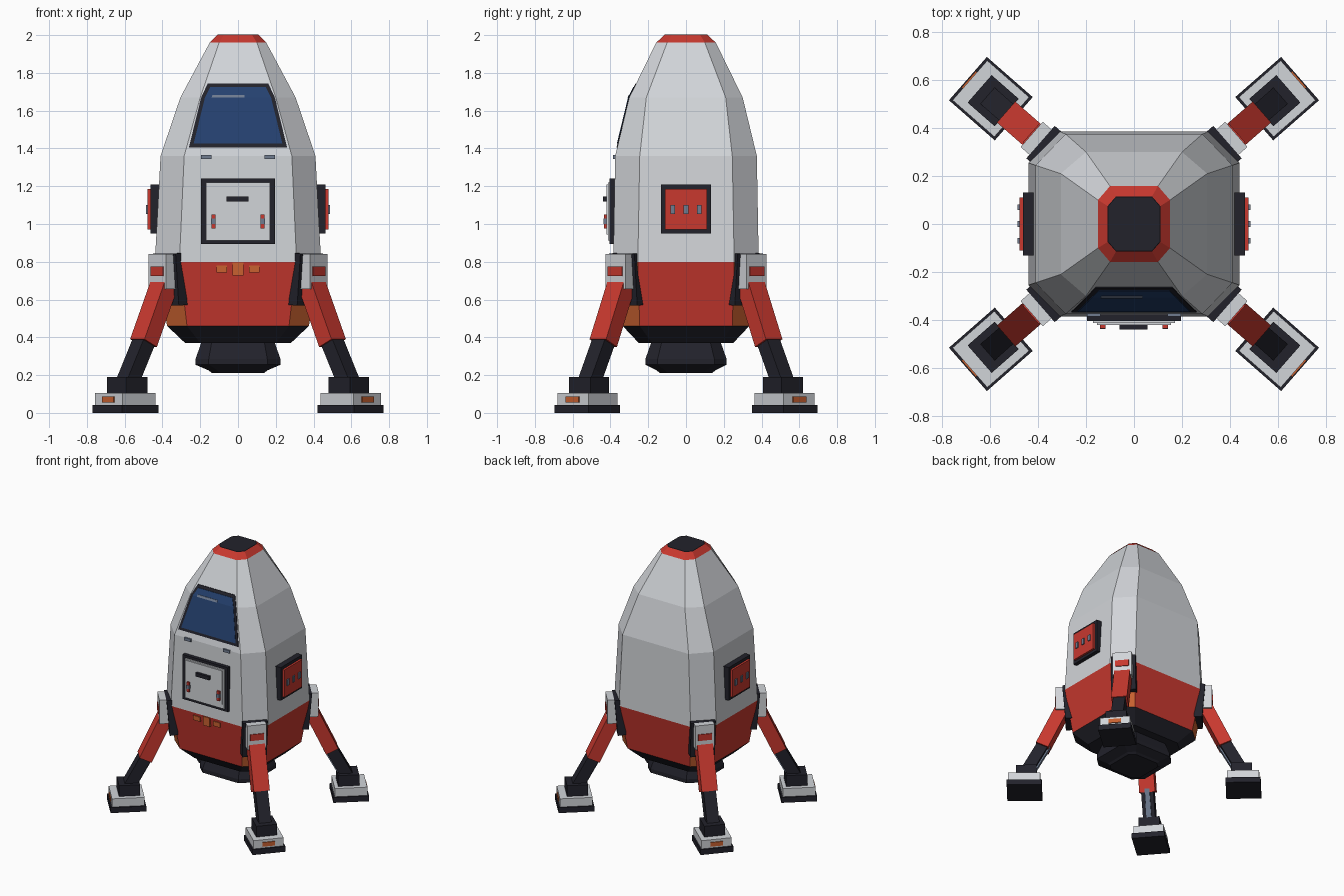
import bpy
from math import cos, sin, radians
from mathutils import Vector, Matrix

cube = bpy.data.objects.get("Cube")
if cube:
    bpy.data.objects.remove(cube, do_unlink=True)


def material(name, color):
    m = bpy.data.materials.new(name)
    m.use_nodes = True
    m.diffuse_color = (*color, 1)
    m.node_tree.nodes["Principled BSDF"].inputs["Base Color"].default_value = (*color, 1)
    return m


WHITE = material("hull white", (0.64, 0.66, 0.69))
RED = material("signal red", (0.58, 0.04, 0.028))
DARK = material("charcoal", (0.016, 0.016, 0.024))
BLUE = material("window blue", (0.018, 0.053, 0.16))
ORANGE = material("orange", (0.58, 0.12, 0.03))
STEEL = material("steel blue", (0.16, 0.2, 0.28))


def loft(name, rings, mats, matrix=Matrix()):
    """Bridge equal rings of points and cap both ends; mats lists one per band."""
    n = len(rings[0])
    verts = [matrix @ Vector(p) for ring in rings for p in ring]
    faces, bands = [], []
    for i in range(len(rings) - 1):
        for j in range(n):
            k = (j + 1) % n
            faces.append((i * n + j, i * n + k, (i + 1) * n + k, (i + 1) * n + j))
            bands.append(i)
    top = (len(rings) - 1) * n
    faces += [tuple(reversed(range(n))), tuple(range(top, top + n))]
    bands += [0, len(mats) - 1]
    mesh = bpy.data.meshes.new(name)
    mesh.from_pydata(verts, [], faces)
    slots = list(dict.fromkeys(mats))
    for m in slots:
        mesh.materials.append(m)
    for poly, b in zip(mesh.polygons, bands):
        poly.material_index = slots.index(mats[b])
    obj = bpy.data.objects.new(name, mesh)
    bpy.context.collection.objects.link(obj)
    bm_fix(mesh)
    return obj


def bm_fix(mesh):
    import bmesh
    bm = bmesh.new()
    bm.from_mesh(mesh)
    bmesh.ops.recalc_face_normals(bm, faces=bm.faces)
    bm.to_mesh(mesh)
    bm.free()


def octagon(z, hx, hy, fx, fy):
    """Rectangle hx by hy with corners cut back to fx and fy."""
    return [(hx, -fy, z), (hx, fy, z), (fx, hy, z), (-fx, hy, z),
            (-hx, fy, z), (-hx, -fy, z), (-fx, -hy, z), (fx, -hy, z)]


def box(name, x, y, z, mat, matrix=Matrix()):
    rings = [[(x[0], y[0], h), (x[1], y[0], h), (x[1], y[1], h), (x[0], y[1], h)] for h in z]
    return loft(name, rings, [mat], matrix)


def beam(name, start, end, half_w, half_d, mat, matrix):
    """Square bar between two (radius, height) points."""
    a, b = Vector((start[0], 0, start[1])), Vector((end[0], 0, end[1]))
    d = (b - a).normalized()
    out = Vector((-d.z, 0, d.x)) * half_d
    side = Vector((0, half_w, 0))
    rings = [[p + out + side, p + out - side, p - out - side, p - out + side] for p in (a, b)]
    return loft(name, rings, [mat], matrix)


# Hull: white shell, red nose ring and dark cap
waist = octagon(0.8, 0.44, 0.385, 0.31, 0.255)
hem = octagon(0.46, 0.375, 0.335, 0.27, 0.245)
tip = octagon(2.0, 0.11, 0.115, 0.075, 0.075)
loft("upper_hull", [waist,
                    octagon(1.36, 0.41, 0.375, 0.285, 0.245),
                    octagon(1.67, 0.305, 0.30, 0.2, 0.21),
                    octagon(1.96, 0.15, 0.158, 0.1, 0.1), tip],
     [WHITE, WHITE, WHITE, RED])
loft("nose_cap", [tip, octagon(2.002, 0.108, 0.113, 0.074, 0.074)], [DARK])

# Lower hull: red sides with orange cut corners
lower = loft("lower_hull", [hem, waist], [RED])
lower.data.materials.append(ORANGE)
for p in lower.data.polygons:
    if min(abs(p.normal.x), abs(p.normal.y)) > 0.3:
        p.material_index = 1

# Underside and engine
loft("under_skirt", [octagon(0.37, 0.28, 0.25, 0.2, 0.18), hem], [DARK])
loft("engine_nozzle", [octagon(0.212, 0.14, 0.14, 0.1, 0.1),
                       octagon(0.225, 0.155, 0.155, 0.11, 0.11),
                       octagon(0.255, 0.225, 0.215, 0.155, 0.15),
                       octagon(0.285, 0.225, 0.215, 0.155, 0.15),
                       octagon(0.37, 0.195, 0.185, 0.14, 0.13)], [DARK] * 4)


# Cockpit window, following the slope of the front
def front_y(z):
    if z < 1.67:
        return -0.375 + (z - 1.36) * 0.075 / 0.31
    return -0.30 + (z - 1.67) * 0.142 / 0.29


def window_plate(name, rows, lift, mat):
    rings = []
    for z, left, right in rows:
        y = front_y(z)
        rings.append([(left, y - lift, z), (right, y - lift, z),
                      (right, y + 0.004, z), (left, y + 0.004, z)])
    loft(name, rings, [mat] * (len(rows) - 1))


window_plate("window_frame", [(1.405, -0.26, 0.26), (1.67, -0.195, 0.195), (1.745, -0.16, 0.16)], 0.004, DARK)
window_plate("window_glass", [(1.425, -0.235, 0.235), (1.67, -0.175, 0.175), (1.725, -0.147, 0.147)], 0.007, BLUE)
window_plate("window_glint", [(1.669, -0.14, 0.035), (1.684, -0.135, 0.035)], 0.010, STEEL)

# Front door with handle and latches
box("door_frame", (-0.195, 0.195), (-0.405, -0.36), (0.893, 1.24), DARK)
box("door_panel", (-0.17, 0.17), (-0.413, -0.38), (0.913, 1.22), WHITE)
box("door_inner_panel", (-0.155, 0.155), (-0.42, -0.39), (0.945, 1.21), WHITE)
box("door_handle", (-0.06, 0.056), (-0.44, -0.41), (1.118, 1.146), DARK)
for s in (-1, 1):
    x = s * 0.13
    box("door_latch", (x - 0.011, x + 0.011), (-0.435, -0.41), (0.975, 1.05), RED)
    box("door_latch_pin", (x - 0.012, x + 0.012), (-0.438, -0.41), (1.0, 1.028), STEEL)
    x = s * 0.167
    box("vent", (x - 0.028, x + 0.028), (-0.386, -0.36), (1.343, 1.365), STEEL)
    x = s * 0.086
    box("belt_marker", (x - 0.029, x + 0.029), (-0.389, -0.36), (0.744, 0.78), ORANGE)
box("belt_marker_center", (-0.028, 0.028), (-0.391, -0.36), (0.727, 0.796), ORANGE)

# Side hatches with three lights each
for s in (-1, 1):
    turn = Matrix.Rotation(0 if s > 0 else radians(180), 4, 'Z')
    box("side_hatch_frame", (0.40, 0.462), (-0.132, 0.132), (0.95, 1.208), DARK, turn)
    box("side_hatch", (0.45, 0.478), (-0.11, 0.11), (0.972, 1.185), RED, turn)
    for y in (-0.07, 0, 0.07):
        box("hatch_light", (0.47, 0.486), (y - 0.012, y + 0.012), (1.053, 1.1), STEEL, turn)

# Four landing legs, each built along its own outward axis
for angle in (41.2, 138.8, 221.2, 318.8):
    turn = Matrix.Rotation(radians(angle), 4, 'Z')
    beam("leg_plate", (0.465, 0.57), (0.488, 0.845), 0.09, 0.03, DARK, turn)
    box("leg_bracket", (0.46, 0.567), (-0.07, 0.07), (0.655, 0.842), WHITE, turn)
    box("bracket_badge", (0.55, 0.573), (-0.05, 0.05), (0.725, 0.774), RED, turn)
    beam("upper_leg", (0.515, 0.69), (0.665, 0.37), 0.058, 0.048, RED, turn)
    beam("lower_leg", (0.65, 0.40), (0.785, 0.15), 0.045, 0.042, DARK, turn)
    beam("leg_piston", (0.612, 0.375), (0.735, 0.15), 0.018, 0.008, STEEL, turn)
    box("ankle", (0.705, 0.855), (-0.076, 0.076), (0.09, 0.19), DARK, turn)
    box("foot", (0.677, 0.909), (-0.11, 0.11), (0.035, 0.106), WHITE, turn)
    box("foot_sole", (0.666, 0.92), (-0.12, 0.12), (0, 0.042), DARK, turn)
    box("foot_marker", (0.9, 0.916), (-0.045, 0.045), (0.055, 0.087), ORANGE, turn)
